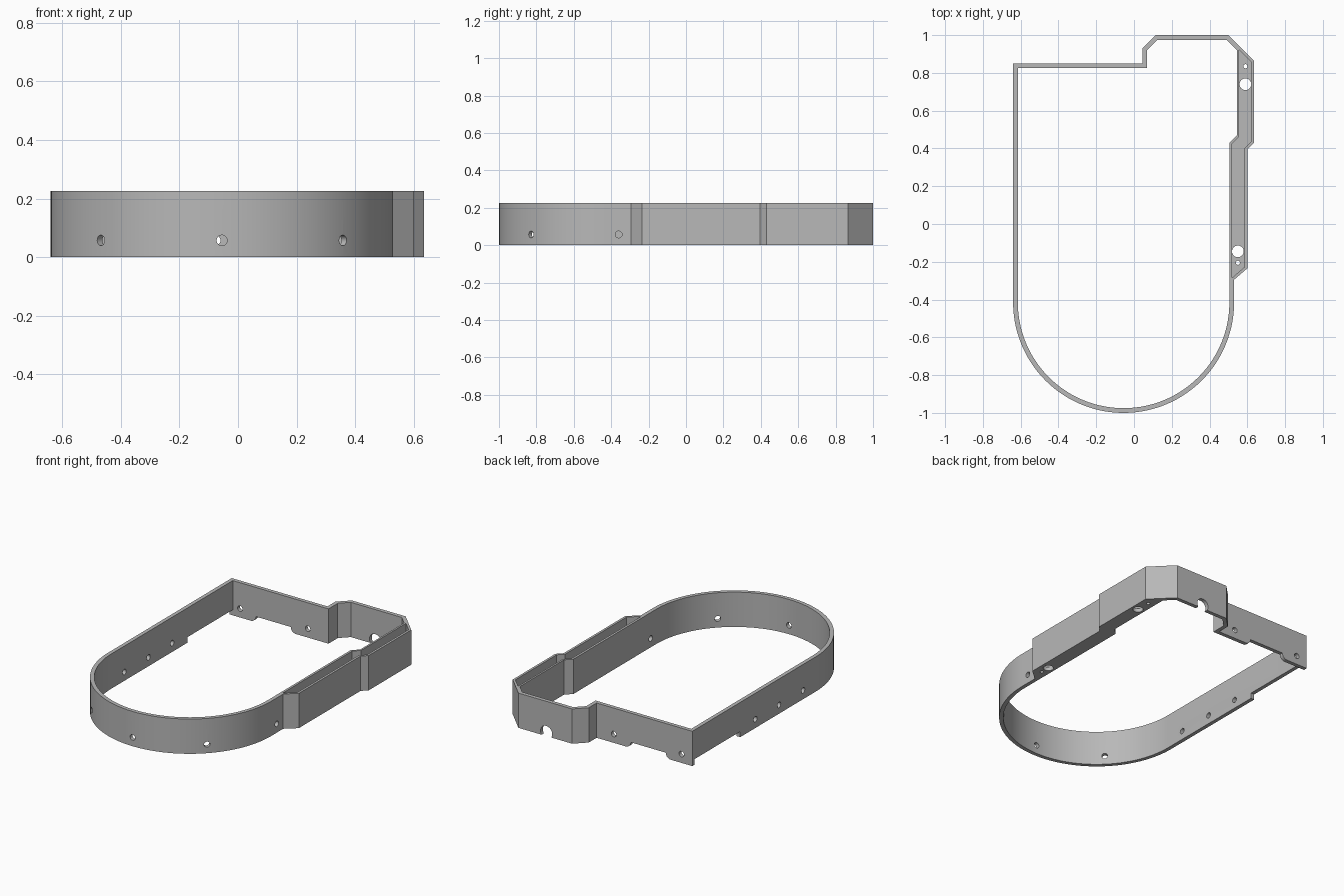
import bpy, bmesh, math
from mathutils import Matrix, Vector

cube = bpy.data.objects.get("Cube")
if cube:
    bpy.data.objects.remove(cube, do_unlink=True)

HEIGHT = 0.225
ARC_X, ARC_Y = -0.055, -0.415
HOLE_Z, HOLE_R = 0.057, 0.018

grey = bpy.data.materials.new("plain grey")
grey.use_nodes = True
grey.diffuse_color = (0.48, 0.48, 0.48, 1)
grey.node_tree.nodes["Principled BSDF"].inputs["Base Color"].default_value = grey.diffuse_color


def to_object(name, bm):
    bmesh.ops.recalc_face_normals(bm, faces=bm.faces)
    mesh = bpy.data.meshes.new(name)
    bm.to_mesh(mesh)
    bm.free()
    mesh.materials.append(grey)
    obj = bpy.data.objects.new(name, mesh)
    bpy.context.collection.objects.link(obj)
    return obj


def prism(name, points, push):
    """Extrude a closed 3D outline along a vector."""
    bm = bmesh.new()
    face = bm.faces.new([bm.verts.new(p) for p in points])
    new = bmesh.ops.extrude_face_region(bm, geom=[face])["geom"]
    bmesh.ops.translate(bm, vec=push, verts=[v for v in new if isinstance(v, bmesh.types.BMVert)])
    return to_object(name, bm)


def upright(name, outline, z0, z1):
    return prism(name, [(x, y, z0) for x, y in outline], (0, 0, z1 - z0))


def box(name, x0, x1, y0, y1, z0, z1):
    return upright(name, [(x0, y0), (x1, y0), (x1, y1), (x0, y1)], z0, z1)


def drill(centre, axis, radius, length=0.12):
    bm = bmesh.new()
    turn = Vector((0, 0, 1)).rotation_difference(Vector(axis)).to_matrix().to_4x4()
    bmesh.ops.create_cone(bm, cap_ends=True, segments=24, radius1=radius, radius2=radius,
                          depth=length, matrix=Matrix.Translation(centre) @ turn)
    return to_object("drill", bm)


def front_arc(radius, steps=56):
    """Half circle from the left side round the front to the right side."""
    return [(ARC_X + radius * math.cos(math.pi * i / steps),
             ARC_Y - radius * math.sin(math.pi * i / steps)) for i in range(steps + 1)]


# Solid block in the shape of the outer wall
outer = [(-0.64, 0.85), (0.045, 0.85), (0.045, 0.93), (0.115, 1.0), (0.5, 1.0),
         (0.635, 0.865), (0.635, 0.43), (0.6, 0.395), (0.6, -0.235), (0.53, -0.295)]
frame = upright("frame_wall", outer + front_arc(0.585), 0, HEIGHT)

# Main opening and the side channel, which keeps a floor
inner = [(-0.615, 0.825), (0.07, 0.825), (0.07, 0.92), (0.125, 0.975), (0.49, 0.975),
         (0.545, 0.92), (0.545, 0.47), (0.505, 0.43)]
channel = [(0.557, 0.922), (0.62, 0.859), (0.62, 0.437), (0.585, 0.402), (0.585, -0.228),
           (0.52, -0.284), (0.52, 0.425), (0.557, 0.462)]
cutters = [upright("opening", inner + front_arc(0.56), -0.1, HEIGHT + 0.1),
           upright("channel", channel, 0.025, HEIGHT + 0.1)]

# Screw holes round the curved front
for degrees in (45, 90, 135):
    c, s = math.cos(math.radians(degrees)), -math.sin(math.radians(degrees))
    cutters.append(drill((ARC_X + 0.572 * c, ARC_Y + 0.572 * s, HOLE_Z), (c, s, 0), HOLE_R))

# Screw holes in the straight walls
for y in (0.205, -0.037, -0.283):
    cutters.append(drill((-0.628, y, HOLE_Z), (1, 0, 0), HOLE_R))
cutters.append(drill((0.518, -0.36, HOLE_Z), (1, 0, 0), HOLE_R))
for x in (-0.563, -0.078):
    cutters.append(drill((x, 0.838, HOLE_Z), (0, 1, 0), HOLE_R))

# Cable hole open at the bottom of the back bump
cutters.append(drill((0.3, 0.99, 0.024), (0, 1, 0), 0.042))

# Holes in the channel floor
for x, y, r in ((0.59, 0.74, 0.031), (0.55, -0.145, 0.031), (0.59, 0.835, 0.011), (0.55, -0.205, 0.011)):
    cutters.append(drill((x, y, 0), (0, 0, 1), r, 0.1))

# Raised bottom edge on the left-hand straight wall
cutters.append(box("side_notch", -0.7, -0.6, 0.36, 0.825, -0.1, 0.036))

# Raised bottom edge on the back wall, with rounded tabs beside it
R = 0.036
curve = [(R * math.sin(t), R - R * math.cos(t)) for t in (math.pi / 2 * i / 8 for i in range(9))]
left_side = [(-0.45 - R + dx, dz) for dx, dz in curve]
right_side = [(-0.2 + R - dx, dz) for dx, dz in reversed(curve)]
profile = [(-0.45 - R, -0.1)] + left_side + right_side + [(-0.2 + R, -0.1)]
cutters.append(prism("back_notch", [(x, 0.8, z) for x, z in profile], (0, 0.1, 0)))

# Cut everything out, then discard the cutters
bpy.ops.object.select_all(action='DESELECT')
bpy.context.view_layer.objects.active = frame
frame.select_set(True)
for cutter in cutters:
    mod = frame.modifiers.new("cut", 'BOOLEAN')
    mod.operation = 'DIFFERENCE'
    mod.solver = 'EXACT'
    mod.object = cutter
    bpy.ops.object.modifier_apply(modifier=mod.name)
    bpy.data.objects.remove(cutter, do_unlink=True)

bpy.ops.object.shade_smooth_by_angle(angle=math.radians(25))
